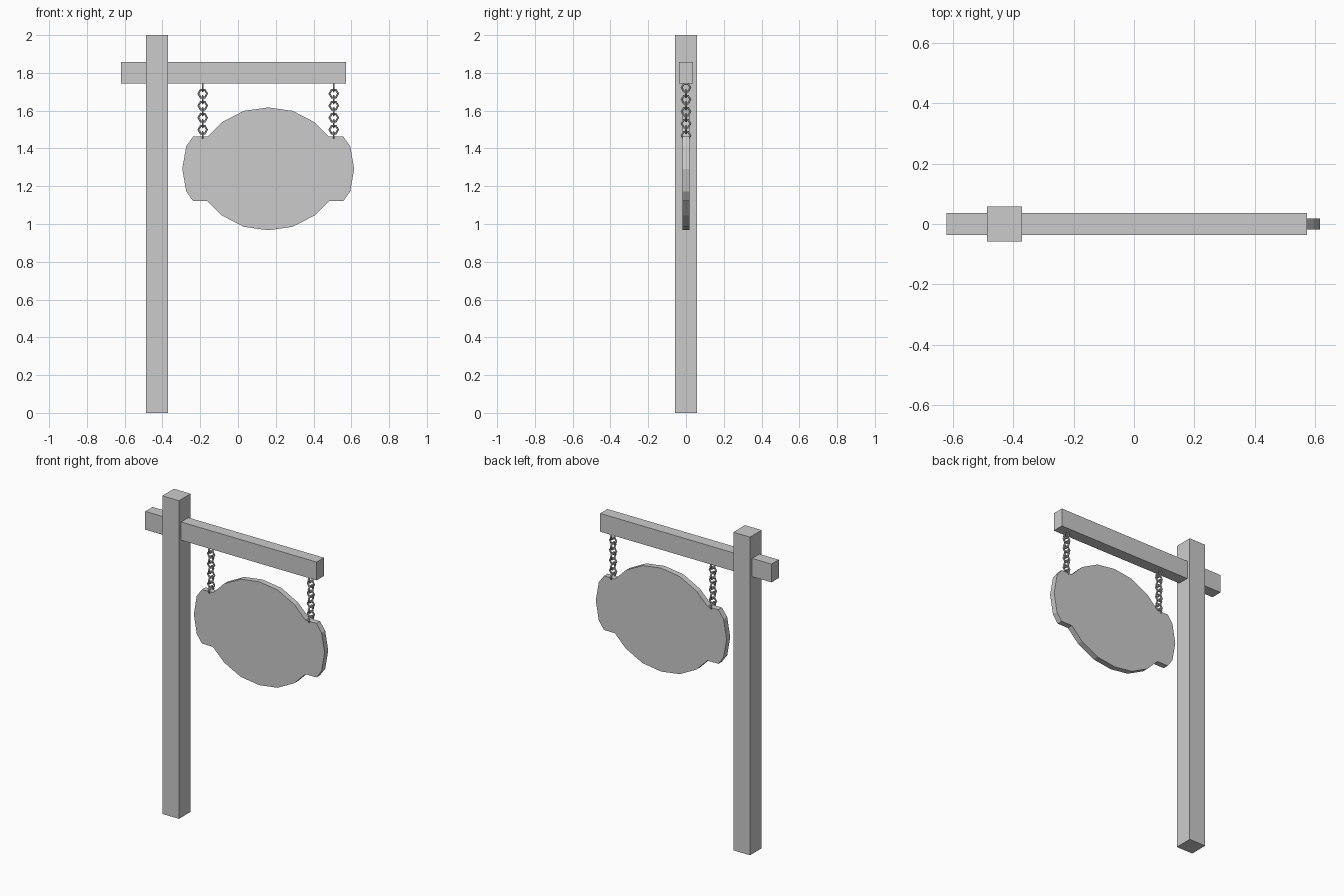
import bpy, bmesh, math
from mathutils import Matrix, Vector

if "Cube" in bpy.data.objects:
    bpy.data.objects.remove(bpy.data.objects["Cube"])

grey = bpy.data.materials.new("plain grey")
grey.diffuse_color = (0.6, 0.6, 0.6, 1)
grey.use_nodes = True
grey.node_tree.nodes["Principled BSDF"].inputs["Base Color"].default_value = grey.diffuse_color


def finish(bm, name):
    bmesh.ops.recalc_face_normals(bm, faces=bm.faces[:])
    me = bpy.data.meshes.new(name)
    bm.to_mesh(me)
    bm.free()
    me.materials.append(grey)
    ob = bpy.data.objects.new(name, me)
    bpy.context.collection.objects.link(ob)
    return ob


def box(name, lo, hi):
    lo, hi = Vector(lo), Vector(hi)
    bm = bmesh.new()
    m = Matrix.Translation((lo + hi) / 2) @ Matrix.Diagonal((*(hi - lo), 1))
    bmesh.ops.create_cube(bm, size=1, matrix=m)
    return finish(bm, name)


# upright post and cross beam
box("post", (-0.486, -0.058, 0), (-0.37, 0.058, 2))
box("beam", (-0.62, -0.036, 1.743), (0.572, 0.036, 1.858))

# sign board: quarter outline mirrored both ways, then extruded
quarter = [(0, .325), (.129, .307), (.245, .247), (.322, .17),
           (.398, .17), (.434, .12), (.455, 0)]
half = quarter + [(x, -z) for x, z in quarter[-2::-1]]
outline = half + [(-x, z) for x, z in half[-2:0:-1]]
bm = bmesh.new()
face = bm.faces.new([bm.verts.new((0.16 + x, -0.018, 1.292 + z)) for x, z in outline])
ext = bmesh.ops.extrude_face_region(bm, geom=[face], use_keep_orig=True)
bmesh.ops.translate(bm, vec=(0, 0.036, 0),
                    verts=[v for v in ext["geom"] if isinstance(v, bmesh.types.BMVert)])
finish(bm, "sign_board")


# chains: hexagonal links turned a quarter turn each time
def add_link(bm, centre, sideways, radius=0.023, wire=0.0055, sides=6, tube=6):
    turn = Matrix.Rotation(math.pi / 2 if sideways else 0, 4, 'Z')
    rings = []
    for i in range(sides):
        a = math.tau * (i + 0.0) / sides
        ring = []
        for j in range(tube):
            b = math.tau * j / tube
            r = radius + wire * math.cos(b)
            p = Vector((r * math.cos(a), wire * math.sin(b), r * math.sin(a)))
            ring.append(bm.verts.new(Vector(centre) + turn @ p))
        rings.append(ring)
    for i in range(sides):
        for j in range(tube):
            k, n = (i + 1) % sides, (j + 1) % tube
            bm.faces.new((rings[i][j], rings[k][j], rings[k][n], rings[i][n]))


for name, x in (("left_chain", -0.187), ("right_chain", 0.507)):
    bm = bmesh.new()
    for i in range(9):
        add_link(bm, (x, 0, 1.722 - 0.0318 * i), i % 2 == 0)
    finish(bm, name)
